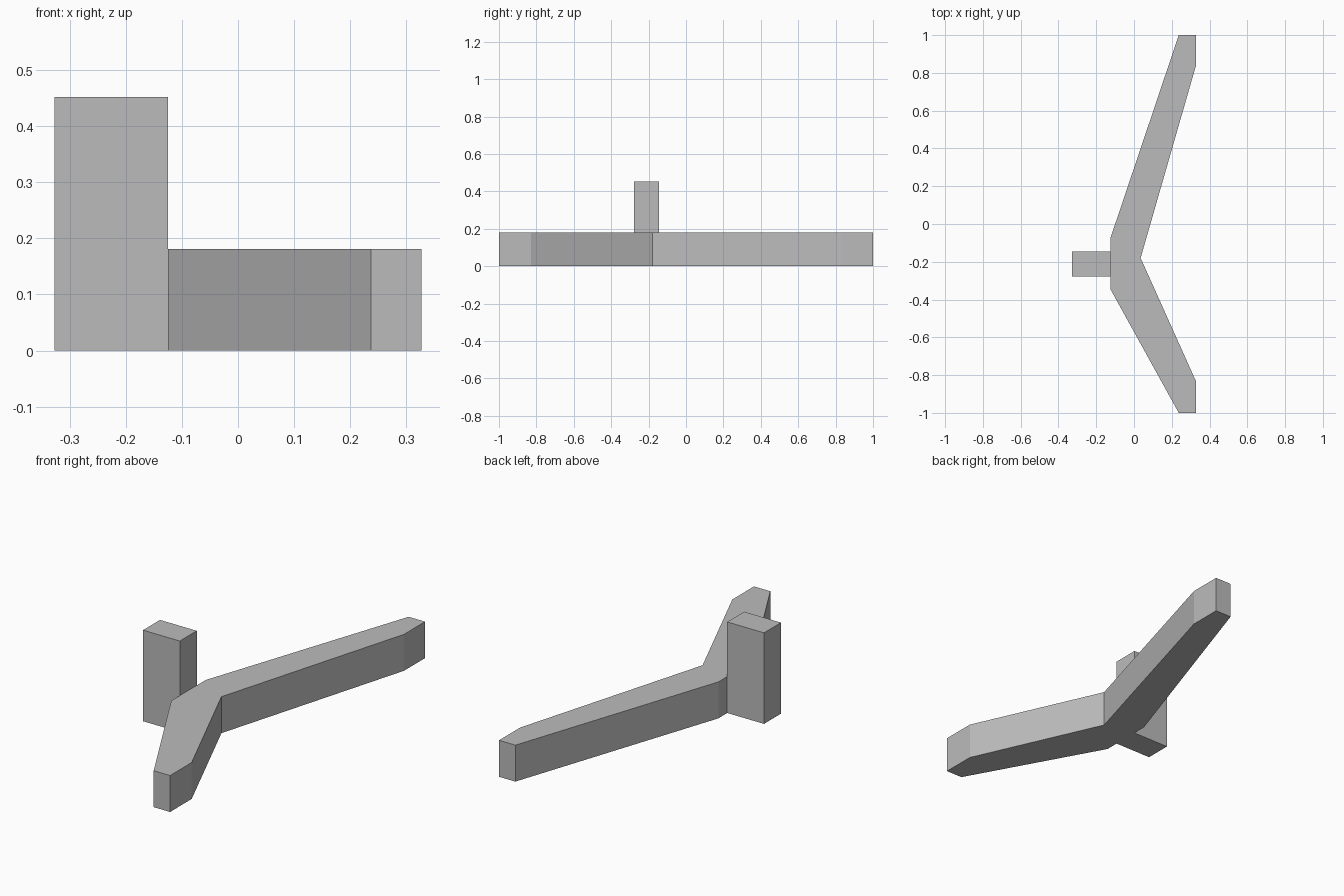
import bpy
import bmesh

cube = bpy.data.objects.get("Cube")
if cube:
    bpy.data.objects.remove(cube, do_unlink=True)

grey = bpy.data.materials.new("plain grey")
grey.use_nodes = True
colour = (0.5, 0.5, 0.5, 1)
grey.diffuse_color = colour
grey.node_tree.nodes["Principled BSDF"].inputs["Base Color"].default_value = colour


def extrude_outline(name, outline, height):
    """Raise a flat outline from the ground into a solid."""
    bm = bmesh.new()
    face = bm.faces.new([bm.verts.new((x, y, 0)) for x, y in outline])
    result = bmesh.ops.extrude_face_region(bm, geom=[face])
    top = [v for v in result["geom"] if isinstance(v, bmesh.types.BMVert)]
    bmesh.ops.translate(bm, verts=top, vec=(0, 0, height))
    bmesh.ops.recalc_face_normals(bm, faces=bm.faces)
    mesh = bpy.data.meshes.new(name)
    bm.to_mesh(mesh)
    bm.free()
    mesh.materials.append(grey)
    obj = bpy.data.objects.new(name, mesh)
    bpy.context.collection.objects.link(obj)
    return obj


# Bent low wall: long rear arm, short front arm, blunt elbow
extrude_outline("bent_wall", [
    (0.237, 1), (0.327, 1), (0.327, 0.835), (0.035, -0.18),
    (0.327, -0.83), (0.327, -1), (0.237, -1),
    (-0.125, -0.345), (-0.125, -0.075)], 0.181)

# Upright post against the elbow
extrude_outline("post", [
    (-0.327, -0.278), (-0.125, -0.278), (-0.125, -0.145), (-0.327, -0.145)], 0.452)
